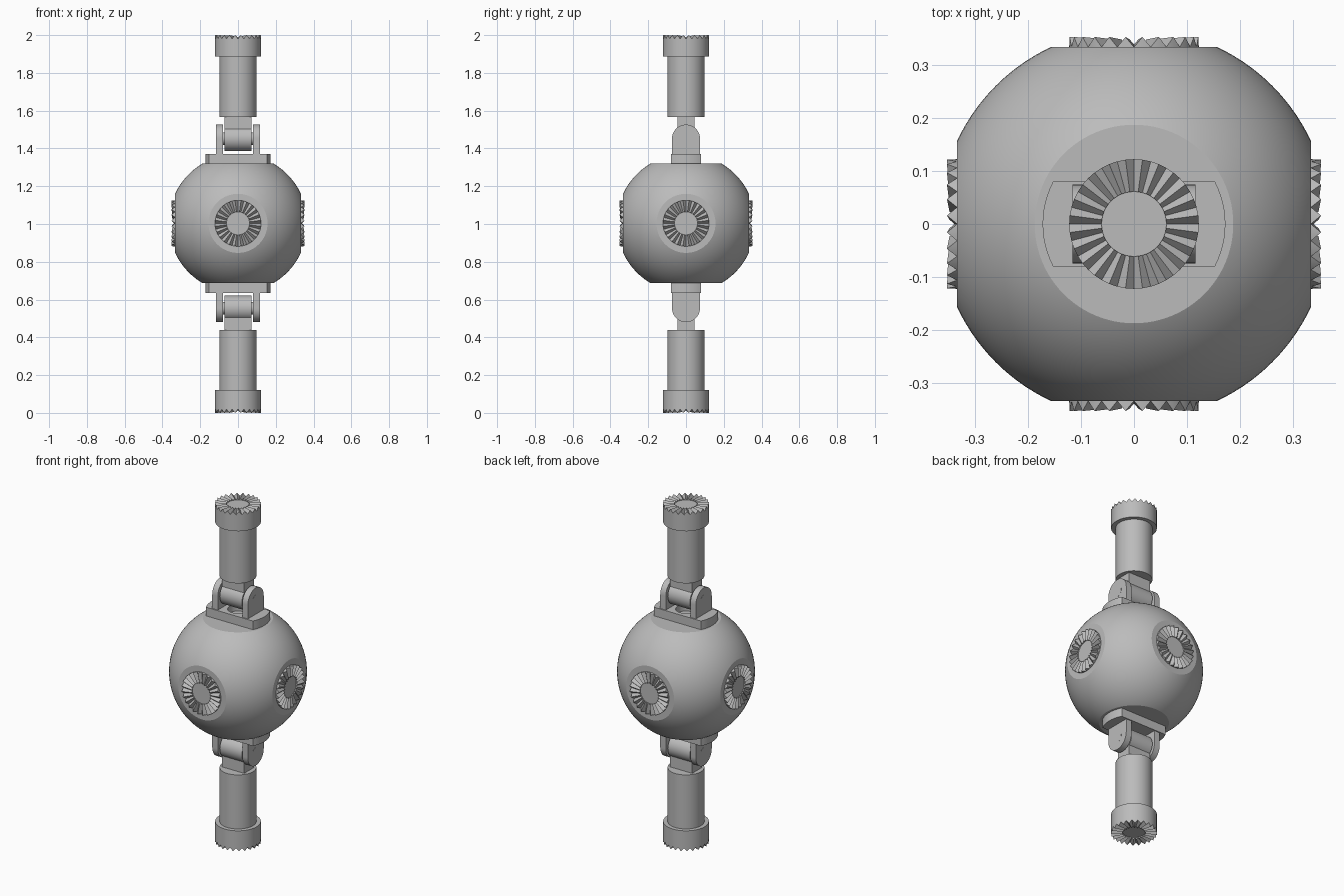
import bpy, bmesh
from math import pi, sin, cos, radians
from mathutils import Matrix, Vector

if "Cube" in bpy.data.objects:
    bpy.data.objects.remove(bpy.data.objects["Cube"])

CENTRE = Matrix.Translation((0, 0, 1.0035))
TEETH = 24
TOOTH = 0.019

grey = bpy.data.materials.new("satin grey")
grey.use_nodes = True
colour = (0.5, 0.5, 0.5, 1)
grey.diffuse_color = colour
grey.node_tree.nodes["Principled BSDF"].inputs["Base Color"].default_value = colour


def finish(name, bm, place):
    """Turn a bmesh into a shaded object placed around the model centre."""
    bm.transform(CENTRE @ place)
    bmesh.ops.recalc_face_normals(bm, faces=bm.faces)
    mesh = bpy.data.meshes.new(name)
    bm.to_mesh(mesh)
    bm.free()
    mesh.materials.append(grey)
    obj = bpy.data.objects.new(name, mesh)
    bpy.context.collection.objects.link(obj)
    bpy.ops.object.select_all(action='DESELECT')
    obj.select_set(True)
    bpy.context.view_layer.objects.active = obj
    bpy.ops.object.shade_smooth_by_angle(angle=radians(15))
    return obj


def cylinder(name, radius, low, high, place):
    bm = bmesh.new()
    bmesh.ops.create_cone(bm, cap_ends=True, segments=64, radius1=radius, radius2=radius,
                          depth=high - low,
                          matrix=Matrix.Translation((0, 0, (low + high) / 2)))
    return finish(name, bm, place)


def box(name, size, centre, place):
    bm = bmesh.new()
    bmesh.ops.create_cube(bm, size=1,
                          matrix=Matrix.Translation(centre) @ Matrix.Diagonal((*size, 1)))
    return finish(name, bm, place)


def prism(name, outline, start, depth, place):
    """Extrude a closed outline of points along the depth vector."""
    bm = bmesh.new()
    face = bm.faces.new([bm.verts.new(Vector(p) + Vector(start)) for p in outline])
    new = bmesh.ops.extrude_face_region(bm, geom=[face], use_keep_orig=True)["geom"]
    bmesh.ops.translate(bm, vec=depth,
                        verts=[v for v in new if isinstance(v, bmesh.types.BMVert)])
    return finish(name, bm, place)


def toothed_ring(name, low, top, place):
    """Face coupling: radial teeth that get shallower towards a flat centre disc."""
    bm = bmesh.new()
    outer, inner, base = 0.122, 0.061, top - TOOTH
    count = TEETH * 2
    rows = []
    for i in range(count):
        a = 2 * pi * i / count
        ridge = i % 2
        points = ((outer, low), (outer, base + TOOTH * ridge),
                  (inner, base + TOOTH * (0.75 if ridge else 0.25)),
                  (inner, base + TOOTH * 0.25 - 0.001))
        rows.append([bm.verts.new((r * cos(a), r * sin(a), z)) for r, z in points])
    for i in range(count):
        a, b = rows[i], rows[(i + 1) % count]
        for k in range(3):
            bm.faces.new((a[k], b[k], b[k + 1], a[k + 1]))
    bm.faces.new([r[3] for r in rows])
    bm.faces.new([r[0] for r in rows])
    return finish(name, bm, place)


# Ball body with six flats
bm = bmesh.new()
bmesh.ops.create_uvsphere(bm, u_segments=96, v_segments=64, radius=0.368)
for axis, flat in (((1, 0, 0), 0.333), ((0, 1, 0), 0.333), ((0, 0, 1), 0.317)):
    for side in (-1, 1):
        normal = Vector(axis) * side
        cut = bmesh.ops.bisect_plane(bm, geom=bm.verts[:] + bm.edges[:] + bm.faces[:],
                                     plane_co=normal * flat, plane_no=normal, clear_outer=True)
        rim = [e for e in cut["geom_cut"] if isinstance(e, bmesh.types.BMEdge)]
        bmesh.ops.contextual_create(bm, geom=rim)
finish("ball_body", bm, Matrix())

# Side couplings on the four horizontal flats
for i, side in enumerate(("front", "left", "back", "right")):
    turn = Matrix.Rotation(pi / 2 * i, 4, 'Z') @ Matrix.Rotation(pi / 2, 4, 'X')
    toothed_ring(side + "_coupling", 0.325, 0.352, turn)

# Upper and lower hinged arms
for arm, place, reach in (("upper", Matrix(), 0.9965),
                          ("lower", Matrix.Rotation(pi, 4, 'X'), 1.0035)):
    pivot = 0.449

    # Base plate: a disc with two sides cut straight, and a round recess
    half = radians(27.7)
    arcs = [half * (k / 6 - 1) + side for side in (0, pi) for k in range(13)]
    plate = prism(arm + "_base_plate", [(0.172 * cos(a), 0.172 * sin(a), 0) for a in arcs],
                  (0, 0, 0.315), (0, 0, 0.053), place)
    cutter = cylinder(arm + "_recess_cutter", 0.055, 0.33, 0.4, place)
    cutter.hide_render = True
    cutter.hide_set(True)
    recess = plate.modifiers.new("recess", 'BOOLEAN')
    recess.operation = 'DIFFERENCE'
    recess.object = cutter

    # Clevis ears with rounded ends
    ear = [(0, 0.074 * cos(pi * k / 24), pivot + 0.074 * sin(pi * k / 24)) for k in range(25)]
    ear += [(0, -0.074, 0.366), (0, 0.074, 0.366)]
    for side, x in (("left", 0.08), ("right", -0.116)):
        prism(f"{arm}_{side}_ear", ear, (x, 0, 0), (0.036, 0, 0), place)

    # Hinge pin, knuckle and neck
    across = place @ Matrix.Translation((0, 0, pivot)) @ Matrix.Rotation(pi / 2, 4, 'Y')
    cylinder(arm + "_hinge_pin", 0.033, -0.1165, 0.1165, across)
    cylinder(arm + "_knuckle", 0.067, -0.072, 0.072, across)
    box(arm + "_neck", (0.144, 0.09, 0.12), (0, 0, 0.51), place)

    # Barrel and its toothed end
    cylinder(arm + "_barrel", 0.098, 0.564, 0.9, place)
    toothed_ring(arm + "_end_coupling", 0.882, reach, place)
